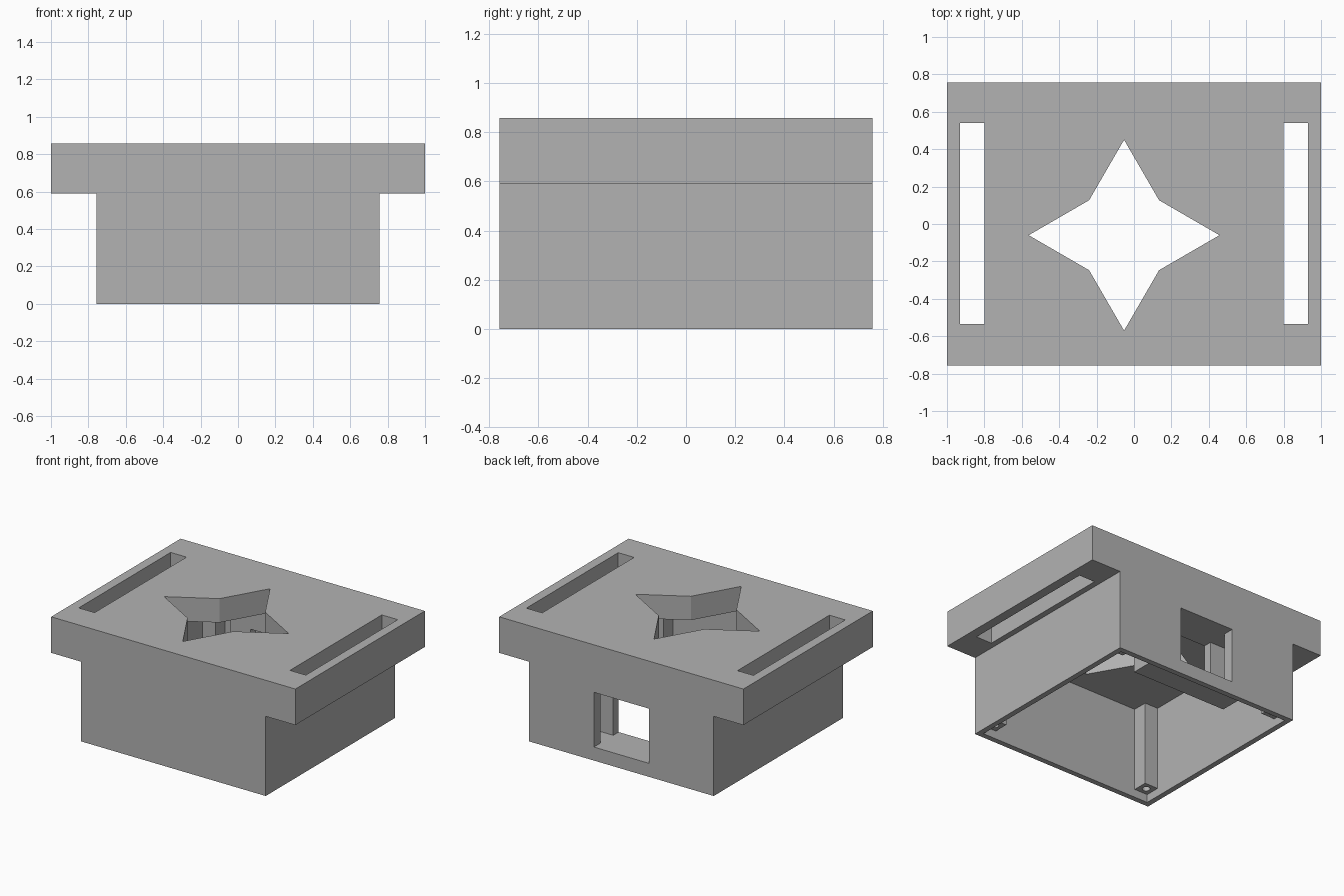
import bpy, bmesh, math
from mathutils import Vector

old = bpy.data.objects.get("Cube")
if old:
    bpy.data.objects.remove(old, do_unlink=True)

grey = bpy.data.materials.new("plain_grey")
grey.use_nodes = True
grey.diffuse_color = (0.45, 0.45, 0.45, 1)
grey.node_tree.nodes["Principled BSDF"].inputs["Base Color"].default_value = (0.45, 0.45, 0.45, 1)

HALF = 0.757       # half width of the body
TOP = 0.857        # top of the flange
CEILING = 0.68     # underside of the top plate
WALL = 0.04
INNER = HALF - WALL


def prism(name, outline, offset):
    """Extrude a closed outline of 3D points along an offset vector."""
    bm = bmesh.new()
    face = bm.faces.new([bm.verts.new(p) for p in outline])
    result = bmesh.ops.extrude_face_region(bm, geom=[face])
    verts = [g for g in result["geom"] if isinstance(g, bmesh.types.BMVert)]
    bmesh.ops.translate(bm, verts=verts, vec=Vector(offset))
    bmesh.ops.recalc_face_normals(bm, faces=bm.faces)
    mesh = bpy.data.meshes.new(name)
    bm.to_mesh(mesh)
    bm.free()
    mesh.materials.append(grey)
    obj = bpy.data.objects.new(name, mesh)
    bpy.context.collection.objects.link(obj)
    return obj


def box(name, x0, x1, y0, y1, z0, z1):
    corners = [(x0, y0, z0), (x1, y0, z0), (x1, y1, z0), (x0, y1, z0)]
    return prism(name, corners, (0, 0, z1 - z0))


def cut(target, cutters):
    """Subtract each cutter, bake the result and remove the cutters."""
    for cutter in cutters:
        cutter.hide_render = True
        mod = target.modifiers.new("cut", "BOOLEAN")
        mod.operation = "DIFFERENCE"
        mod.solver = "EXACT"
        mod.object = cutter
    graph = bpy.context.evaluated_depsgraph_get()
    baked = bpy.data.meshes.new_from_object(target.evaluated_get(graph))
    target.modifiers.clear()
    target.data = baked
    for cutter in cutters:
        bpy.data.objects.remove(cutter, do_unlink=True)


# Housing: T-shaped profile run from front to back
half_profile = [(HALF, 0), (HALF, 0.59), (1, 0.59), (1, TOP)]
profile = half_profile + [(-x, z) for x, z in reversed(half_profile)]
housing = prism("housing", [(x, -HALF, z) for x, z in profile], (0, 2 * HALF, 0))

# Four-pointed star opening in the top plate
star = []
for i in range(8):
    radius = 0.51 if i % 2 == 0 else 0.187 * math.sqrt(2)
    angle = i * math.pi / 4
    star.append((-0.053 + radius * math.cos(angle), -0.06 + radius * math.sin(angle), 0.6))

# Hollow, star, strap slots and rear window
cut(housing, [
    box("hollow", -INNER, INNER, -INNER, INNER, -0.1, CEILING),
    prism("star_hole", star, (0, 0, 0.5)),
    box("left_slot", 0.8, 0.93, -0.535, 0.54, 0.4, 1),
    box("right_slot", -0.93, -0.8, -0.535, 0.54, 0.4, 1),
    box("window_hole", -0.225, 0.225, 0.6, 0.9, 0.1, 0.505),
])

# Socket behind the window, with a wider pocket inside
socket = box("window_socket", -0.39, 0.39, 0.467, INNER, 0.075, CEILING)
cut(socket, [
    box("socket_opening", -0.225, 0.225, 0.4, 0.8, 0.1, 0.505),
    box("socket_pocket", -0.36, 0.36, 0.53, 0.677, 0.1, 0.505),
])

# Corner posts with screw holes in their lower ends
POST = 0.109
for side_x, x_name in ((1, "left"), (-1, "right")):
    for side_y, y_name in ((1, "back"), (-1, "front")):
        cx, cy = (s * (INNER - POST / 2) for s in (side_x, side_y))
        h = POST / 2
        post = box(f"{y_name}_{x_name}_post", cx - h, cx + h, cy - h, cy + h, 0.06, CEILING)
        ring = [(cx + 0.027 * math.cos(a * math.pi / 8),
                 cy + 0.027 * math.sin(a * math.pi / 8), 0) for a in range(16)]
        cut(post, [prism("screw_hole", ring, (0, 0, 0.3))])
